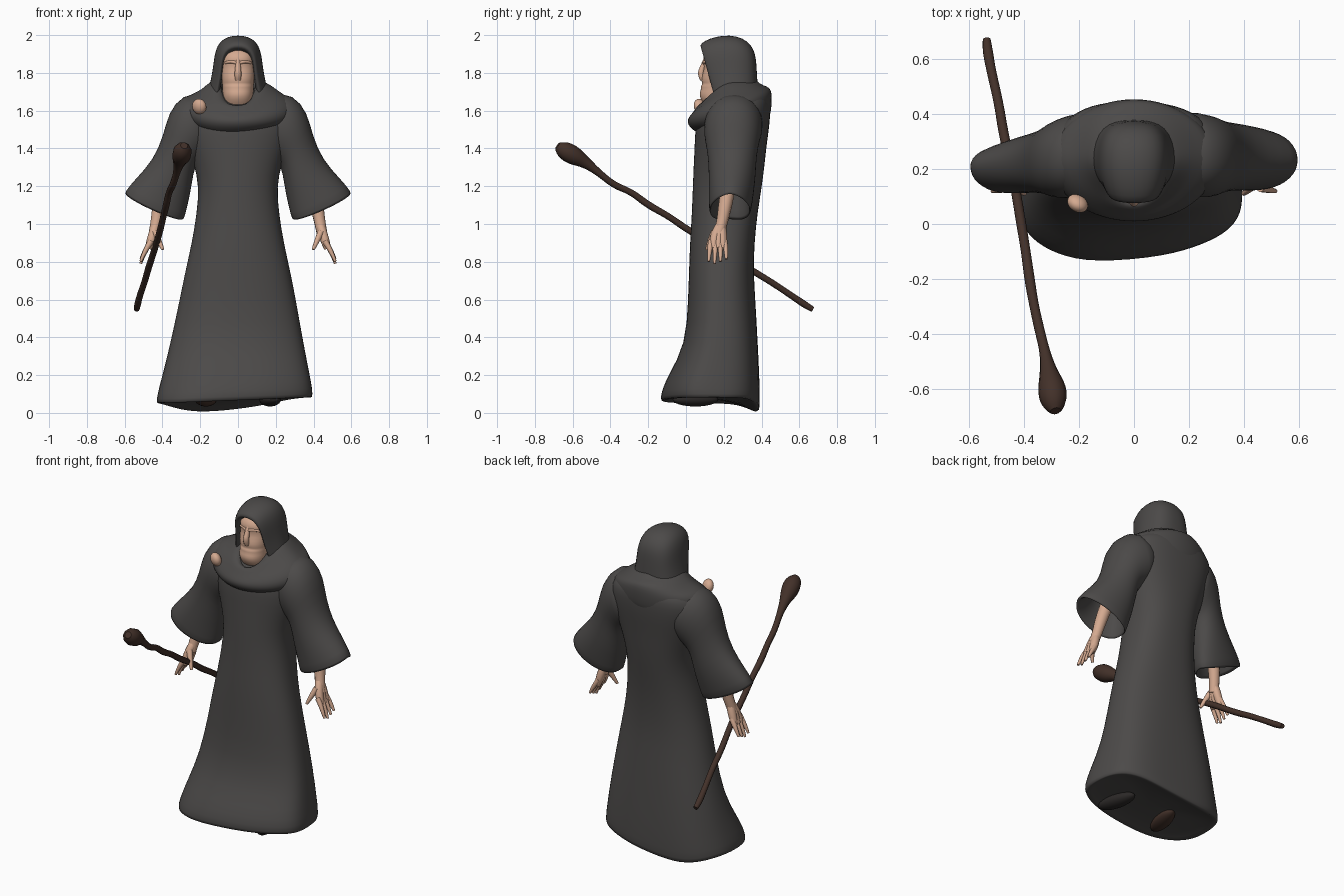
import bpy, bmesh, math


def material(name, rgb):
    m = bpy.data.materials.new(name)
    m.diffuse_color = (*rgb, 1)
    return m


ROBE = material("charcoal cloth", (0.072, 0.068, 0.066))
SKIN = material("skin", (0.66, 0.40, 0.28))
WOOD = material("dark wood", (0.055, 0.030, 0.022))
SHOE = material("black leather", (0.024, 0.021, 0.020))


def loft(name, rings, mat, cap=(True, True), closed=True, subsurf=1):
    """Skin a list of equal-length point rings."""
    bm = bmesh.new()
    rows = [[bm.verts.new(p) for p in r] for r in rings]
    n = len(rows[0])
    for a, b in zip(rows, rows[1:]):
        for i in range(n if closed else n - 1):
            j = (i + 1) % n
            bm.faces.new((a[i], a[j], b[j], b[i]))
    if cap[0]:
        bm.faces.new(rows[0])
    if cap[1]:
        bm.faces.new(rows[-1])
    bmesh.ops.recalc_face_normals(bm, faces=bm.faces)
    me = bpy.data.meshes.new(name)
    bm.to_mesh(me)
    bm.free()
    me.materials.append(mat)
    for p in me.polygons:
        p.use_smooth = True
    ob = bpy.data.objects.new(name, me)
    bpy.context.collection.objects.link(ob)
    if subsurf:
        ob.modifiers.new("smooth", "SUBSURF").levels = subsurf
    return ob


def tubes(name, paths, mat):
    """Tapered tubes; each path is a list of (x, y, z, radius)."""
    cu = bpy.data.curves.new(name, "CURVE")
    cu.dimensions = "3D"
    cu.bevel_depth = 1
    cu.bevel_resolution = 3
    cu.resolution_u = 5
    cu.use_fill_caps = True
    for path in paths:
        s = cu.splines.new("NURBS")
        s.points.add(len(path) - 1)
        for pt, (x, y, z, r) in zip(s.points, path):
            pt.co, pt.radius = (x, y, z, 1), r
        s.order_u = 3
        s.use_endpoint_u = True
    cu.materials.append(mat)
    ob = bpy.data.objects.new(name, cu)
    bpy.context.collection.objects.link(ob)
    bpy.ops.object.select_all(action="DESELECT")
    ob.select_set(True)
    bpy.context.view_layer.objects.active = ob
    bpy.ops.object.convert(target="MESH")
    return ob


def blob(name, loc, size, mat, rot=(0, 0, 0)):
    bpy.ops.mesh.primitive_uv_sphere_add(segments=20, ring_count=12, location=loc, rotation=rot)
    ob = bpy.context.object
    ob.name, ob.scale = name, size
    ob.data.materials.append(mat)
    bpy.ops.object.shade_smooth()
    return ob


def spow(v, e):
    return math.copysign(abs(v) ** e, v)


def flat_ring(z, x0, x1, y0, y1, e=1.0, hem=0.0, fold=0.0, n=32):
    """Horizontal superellipse; hem dips at the back and slants in front, fold ripples it."""
    pts = []
    for i in range(n):
        a = math.tau * i / n
        c, s = spow(math.cos(a), e), spow(math.sin(a), e)
        k = 1 - fold * (0.5 + 0.5 * math.sin(5 * a + 0.6))
        dz = hem * (0.016 * c - 0.055 * max(0, math.sin(a - 0.25)) ** 4)
        dy = hem * 0.035 * c * max(0, -s)
        pts.append(((x0 + x1) / 2 + (x1 - x0) / 2 * c * k,
                    (y0 + y1) / 2 + (y1 - y0) / 2 * s * k + dy, z + dz))
    return pts


# Robe body, from the tucked-under hem up to the neck
E = 0.76
robe = [flat_ring(0.085, -0.30, 0.28, -0.03, 0.28, E, 0.5),
        flat_ring(0.070, -0.41, 0.38, -0.10, 0.37, E, 1),
        flat_ring(0.060, -0.438, 0.402, -0.132, 0.396, E, 1, 0.02),
        flat_ring(0.11, -0.432, 0.405, -0.132, 0.398, E, 0.7, 0.03),
        flat_ring(0.20, -0.406, 0.388, -0.095, 0.396, 0.78, 0.4, 0.03),
        flat_ring(0.36, -0.364, 0.357, -0.003, 0.386, 0.82, 0, 0.03)]
for z, w, y0, y1 in ((0.60, 0.311, 0.01, 0.370), (0.75, 0.281, 0.015, 0.360),
                     (0.90, 0.246, 0.02, 0.365), (1.05, 0.221, 0.03, 0.380),
                     (1.20, 0.207, 0.035, 0.405), (1.32, 0.235, 0.04, 0.42),
                     (1.42, 0.270, 0.045, 0.43), (1.52, 0.300, 0.048, 0.445),
                     (1.60, 0.305, 0.075, 0.450), (1.66, 0.270, 0.115, 0.448),
                     (1.70, 0.190, 0.15, 0.42), (1.72, 0.110, 0.18, 0.34)):
    robe.append(flat_ring(z, -w, w, y0, y1, 0.88, 0, 0.015))
loft("robe", robe, ROBE)

# Mantle draped from the hood over the shoulders, lower in front, with a soft fold
mantle = []
for rx, y0, y1, zf, zs, zb in ((0.080, 0.125, 0.33, 1.57, 1.70, 1.80), (0.100, 0.095, 0.36, 1.615, 1.77, 1.785),
                               (0.145, 0.068, 0.385, 1.630, 1.755, 1.745), (0.195, 0.050, 0.435, 1.610, 1.715, 1.728),
                               (0.245, 0.032, 0.451, 1.590, 1.687, 1.705), (0.285, 0.012, 0.456, 1.560, 1.665, 1.675),
                               (0.305, 0.005, 0.454, 1.535, 1.630, 1.630), (0.302, 0.018, 0.448, 1.505, 1.585, 1.58),
                               (0.280, 0.055, 0.430, 1.485, 1.550, 1.54)):
    ring = []
    for i in range(32):
        a = math.tau * i / 32
        c, s = math.cos(a), math.sin(a)
        zz = zs + ((zb - zs) * s * s if s > 0 else (zf - zs) * abs(s) ** 1.5)
        wave = 0.006 * math.sin(3 * a + 40 * rx)
        ring.append((rx * c, (y0 + y1) / 2 + (y1 - y0) / 2 * s, zz + wave))
    mantle.append(ring)
loft("mantle", mantle, ROBE, (False, False))

# Wide bell sleeves: outer (x, z), inner (x, z), y range, droop of the cuff
SLEEVE = ((0.17, 1.70, 0.12, 1.40, 0.11, 0.42, 0), (0.295, 1.69, 0.19, 1.34, 0.09, 0.405, 0),
          (0.370, 1.59, 0.22, 1.31, 0.10, 0.39, 0), (0.395, 1.47, 0.235, 1.27, 0.115, 0.375, 0),
          (0.45, 1.34, 0.25, 1.17, 0.12, 0.37, 0.005), (0.54, 1.245, 0.265, 1.10, 0.12, 0.36, 0.01),
          (0.612, 1.165, 0.285, 1.018, 0.12, 0.345, 0.03), (0.590, 1.155, 0.295, 1.03, 0.13, 0.335, 0.025),
          (0.50, 1.23, 0.29, 1.12, 0.15, 0.33, 0.01), (0.42, 1.36, 0.28, 1.24, 0.18, 0.32, 0))
for side, label in ((1, "left"), (-1, "right")):
    rings = []
    for i, (ox, oz, ix, iz, y0, y1, droop) in enumerate(SLEEVE):
        shift = -0.007 * min(i, 6) if side < 0 else 0
        ring = []
        for k in range(20):
            a = math.tau * k / 20
            t = 0.5 + 0.5 * math.cos(a)
            s = spow(math.sin(a), 0.9)
            ring.append((side * (ix + (ox - ix) * t),
                         (y0 + y1) / 2 + shift * (max(0, s) + 0.5 * t) + (y1 - y0) / 2 * s,
                         iz + (oz - iz) * t - droop * abs(s)))
        rings.append(ring)
    loft(label + "_sleeve", rings, ROBE)

    # Forearm, palm, fingers and thumb
    m = lambda x, y, z, r: (side * x, y, z, r)
    paths = [[m(0.37, 0.235, 1.26, 0.040), m(0.415, 0.21, 1.11, 0.038), m(0.435, 0.19, 1.0, 0.029),
              m(0.445, 0.175, 0.95, 0.029)]]
    for y in (0.145, 0.170, 0.195):
        paths.append([m(0.435, 0.185, 1.0, 0.022), m(0.450, y, 0.94, 0.029), m(0.475, y, 0.87, 0.019)])
    for i in range(4):
        y, tip = 0.132 + 0.024 * i, 0.79 + 0.012 * abs(i - 1)
        paths.append([m(0.46, y, 0.91, 0.016), m(0.495, y - 0.008 + 0.006 * i, 0.855, 0.013),
                      m(0.515, y - 0.012 + 0.007 * i, tip, 0.007)])
    paths.append([m(0.44, 0.15, 0.96, 0.018), m(0.418, 0.125, 0.91, 0.015), m(0.398, 0.11, 0.865, 0.008)])
    tubes(label + "_hand", paths, SKIN)

    # Shoes just under the hem
    blob(label + "_shoe", (side * 0.17, 0.05, 0.070), (0.05, 0.125, 0.036), SHOE if side > 0 else WOOD,
         (0, 0, side * 0.25))

# Hood: upside-down U frames lofted from the face opening to the back
U = ((1.30, 0.0), (1.18, 0.2), (1.06, 0.42), (1.0, 0.6), (0.93, 0.76), (0.76, 0.90), (0.42, 0.98), (0, 1))
U = U + tuple((-x, z) for x, z in reversed(U[:-1]))
frames = [[(w * fx, y + lean * (1 - fz), 1.66 + (top - 1.66) * fz) for fx, fz in U]
          for w, top, y, lean in ((0.080, 1.915, 0.15, 0.05), (0.084, 1.925, 0.09, 0.07),
                                  (0.092, 1.945, 0.068, 0.08), (0.108, 1.972, 0.095, 0.08),
                                  (0.124, 1.995, 0.16, 0.05), (0.130, 2.003, 0.23, 0.01),
                                  (0.124, 1.988, 0.30, 0.0), (0.100, 1.950, 0.345, 0.01),
                                  (0.062, 1.905, 0.366, 0.01), (0.020, 1.850, 0.373, 0.01))]
loft("hood", frames, ROBE, (False, True), False)

# Face: jaw, mouth, cheeks, eye hollows and brow as a profile
face = [flat_ring(z, -w, w, y, 0.27, 0.9, n=20)
        for z, w, y in ((1.57, 0.066, 0.15), (1.625, 0.074, 0.100), (1.66, 0.080, 0.076), (1.69, 0.082, 0.068),
                        (1.715, 0.083, 0.080), (1.73, 0.084, 0.076), (1.742, 0.085, 0.088),
                        (1.755, 0.086, 0.079), (1.79, 0.089, 0.084), (1.835, 0.089, 0.100),
                        (1.865, 0.089, 0.086), (1.90, 0.086, 0.096), (1.94, 0.06, 0.14))]
loft("face", face, SKIN)
tubes("nose", [[(0, 0.105, 1.875, 0.012), (0, 0.090, 1.835, 0.014), (0, 0.076, 1.795, 0.019),
                (0, 0.090, 1.765, 0.016)]], SKIN)
for side, label in ((1, "left"), (-1, "right")):
    tubes(label + "_brow", [[(side * 0.010, 0.094, 1.852, 0.008), (side * 0.038, 0.098, 1.866, 0.010),
                             (side * 0.068, 0.120, 1.852, 0.006)]], SKIN)
    blob(label + "_eye", (side * 0.036, 0.116, 1.832), (0.014, 0.010, 0.007), SKIN)

# Bare skin patch on the right shoulder
blob("shoulder_patch", (-0.205, 0.075, 1.622), (0.040, 0.030, 0.042), SKIN, (0.3, 0.2, -0.5))

# Gnarled walking staff with a bulbous head
tubes("staff", [[(-0.285, -0.680, 1.415, 0.020), (-0.290, -0.660, 1.400, 0.046), (-0.298, -0.600, 1.365, 0.054),
                 (-0.312, -0.530, 1.325, 0.030), (-0.325, -0.460, 1.270, 0.018), (-0.345, -0.380, 1.205, 0.018),
                 (-0.365, -0.290, 1.170, 0.017), (-0.380, -0.200, 1.100, 0.019), (-0.395, -0.090, 1.040, 0.017),
                 (-0.410, 0.000, 0.975, 0.018), (-0.438, 0.170, 0.875, 0.017), (-0.475, 0.330, 0.765, 0.018),
                 (-0.492, 0.440, 0.700, 0.017), (-0.520, 0.560, 0.620, 0.017), (-0.534, 0.640, 0.565, 0.019),
                 (-0.536, 0.672, 0.548, 0.014)]], WOOD)
